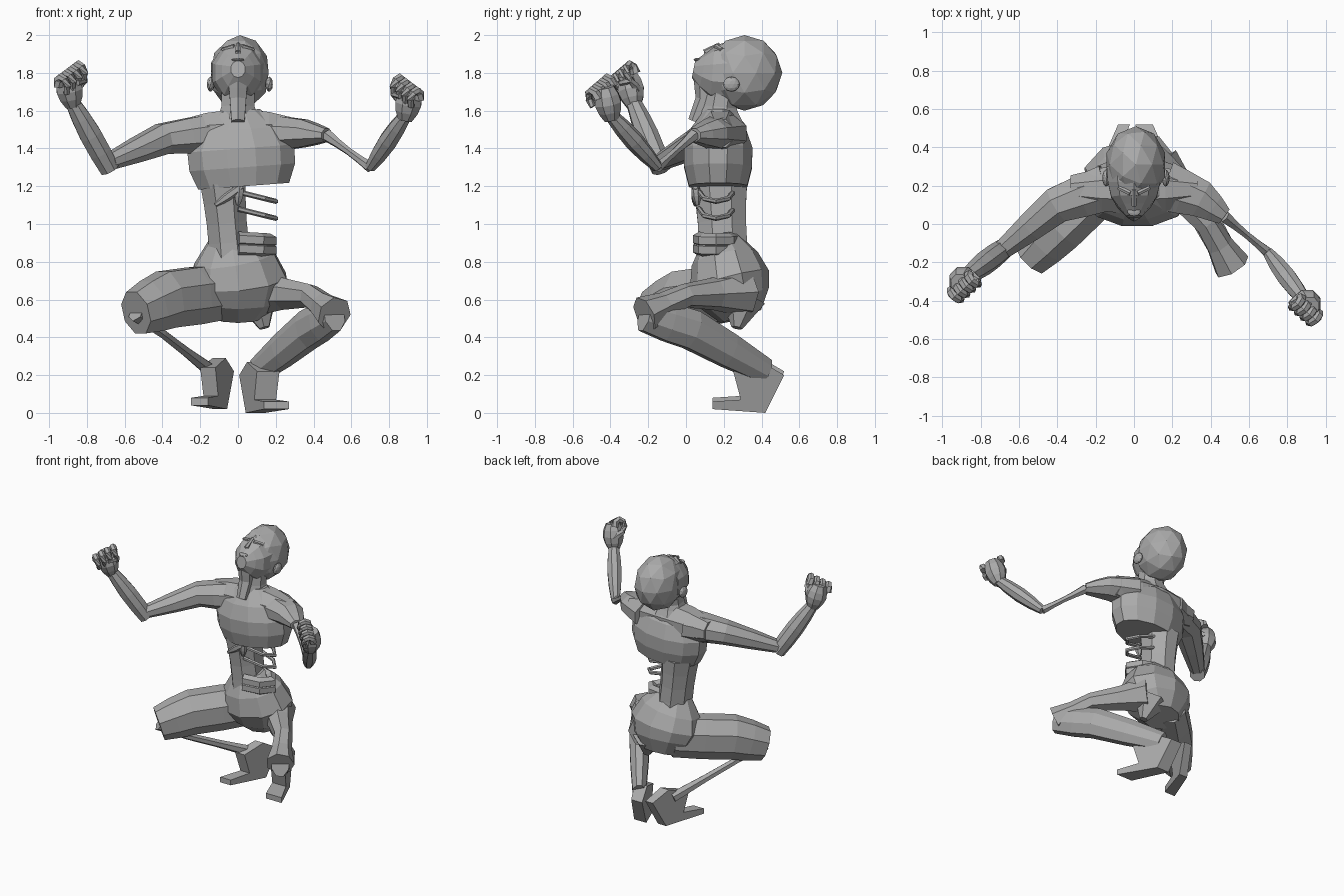
import bpy, bmesh, math
from mathutils import Vector

if "Cube" in bpy.data.objects:
    bpy.data.objects.remove(bpy.data.objects["Cube"], do_unlink=True)

skin = bpy.data.materials.new("grey skin")
skin.use_nodes = True
grey = (.4, .4, .4, 1)
skin.diffuse_color = grey
skin.node_tree.nodes["Principled BSDF"].inputs["Base Color"].default_value = grey


def finish(name, bm):
    bmesh.ops.recalc_face_normals(bm, faces=bm.faces)
    mesh = bpy.data.meshes.new(name)
    bm.to_mesh(mesh)
    bm.free()
    mesh.materials.append(skin)
    part = bpy.data.objects.new(name, mesh)
    bpy.context.collection.objects.link(part)


def bridge(bm, rings):
    count = len(rings[0])
    for lower, upper in zip(rings, rings[1:]):
        for i in range(count):
            j = (i + 1) % count
            bm.faces.new((lower[i], lower[j], upper[j], upper[i]))
    bm.faces.new(rings[0])
    bm.faces.new(rings[-1])


def limb(name, points, start, end, bulge=0, depth=1, ease=1, sides=8, steps=4):
    """Loft along a path; the width runs from start to end and swells by bulge."""
    points = [Vector(p) for p in points]
    spans = len(points) - 1
    centres = []
    for i in range(steps + 1):
        place = i / steps * spans
        k = min(int(place), spans - 1)
        centres.append(points[k].lerp(points[k + 1], place - k))
    run = (points[-1] - points[0]).normalized()
    upright = abs(run.z) > .75
    reference = Vector((0, 1, 0)) if upright else Vector((0, 0, 1))
    bm = bmesh.new()
    rings = []
    for i, centre in enumerate(centres):
        t = i / steps
        width = start + (end - start) * t ** ease + bulge * math.sin(math.pi * t)
        along = centres[min(i + 1, steps)] - centres[max(i - 1, 0)]
        across = along.cross(reference).normalized()
        up = across.cross(along).normalized()
        ring = []
        for k in range(sides):
            angle = (k + .5) * math.tau / sides
            offset = across * math.cos(angle) + up * math.sin(angle) * depth
            ring.append(bm.verts.new(centre + offset * width))
        rings.append(ring)
    bridge(bm, rings)
    finish(name, bm)


def blob(name, centre, size):
    bm = bmesh.new()
    bmesh.ops.create_icosphere(bm, subdivisions=2, radius=1)
    for v in bm.verts:
        v.co = Vector(c + p * s for c, p, s in zip(centre, v.co, size))
    finish(name, bm)


def arc(name, height, reach, drop, thickness):
    """Strand that curves from the spine around the open left side."""
    path = []
    for i in range(5):
        angle = math.pi * i / 4
        path.append((reach * math.sin(angle), .16 + .09 * math.cos(angle),
                     height - drop * math.sin(angle)))
    limb(name, path, thickness, thickness, sides=6)


def fist(label, side, wrist):
    """Palm, four curled fingers and a thumb."""
    up = Vector((side * .2, -.2, 1)).normalized()
    row = Vector((side * .8, -.7, -.6)).normalized()
    curl = Vector((-side, -1, 0)).normalized()
    limb(label + "_palm", [wrist - up * .03, wrist + up * .15], .04, .05, .03)
    for i in range(4):
        knuckle = wrist + up * .12 + row * (i - 1.4) * .046
        path = []
        for k in range(5):
            angle = math.pi * k / 4
            path.append(knuckle + up * .05 * math.sin(angle)
                        + curl * .035 * (1 - math.cos(angle)))
        path.append(knuckle + curl * .05 - up * .04)
        limb(label + "_finger", path, .027, .017, sides=6, steps=5)
    limb(label + "_thumb", [wrist + up * .04 - row * .05,
                            wrist + up * .08 - row * .07 + curl * .05,
                            wrist + up * .1 + curl * .07], .025, .015, sides=6)


def foot(label, side, lift, width):
    """Raised heel with bent toes, swept outward to the front."""
    outline = [(.25, .22), (.29, .07), (.14, .06), (.14, .02),
               (.42, 0), (.52, .2), (.4, .27)]
    bm = bmesh.new()
    rings = []
    for edge in (-1, 1):
        ring = []
        for y, z in outline:
            x = side * (.26 - y * .4) + edge * width * (1.4 - y)
            ring.append(bm.verts.new((x, y, z + lift)))
        rings.append(ring)
    bridge(bm, rings)
    finish(label + "_foot", bm)


# Joints
right_shoulder = Vector((-.14, .19, 1.48))
right_elbow = Vector((-.68, -.13, 1.33))
right_wrist = Vector((-.88, -.28, 1.65))
left_shoulder = Vector((.16, .2, 1.48))
left_stump = Vector((.47, .04, 1.47))
left_elbow = Vector((.7, -.15, 1.3))
left_wrist = Vector((.89, -.4, 1.58))
right_hip = Vector((-.08, .27, .64))
right_knee = Vector((-.54, -.18, .53))
right_ankle = Vector((-.14, .36, .22))
left_hip = Vector((.12, .3, .64))
left_knee = Vector((.51, -.22, .52))
left_ankle = Vector((.1, .42, .22))

# Torso: full chest, broad shoulders, half-eaten waist, tilted pelvis
limb("chest", [(.03, .17, 1.2), (0, .17, 1.6)], .25, .12, .06, .64, ease=3, sides=12)
limb("shoulders", [(-.33, .18, 1.47), (0, .18, 1.48), (.33, .18, 1.48)], .08, .08, .06, 1)
limb("waist", [(-.04, .2, .8), (-.08, .18, 1.22)], .12, .13, -.01, 1.2)
limb("pelvis", [(0, .29, .51), (0, .23, .7), (-.04, .18, .93)], .14, .12, .14, .8, sides=10)
limb("torn_buttock", [(.1, .3, .6), (.14, .27, .45)], .12, .03, sides=6)

# Exposed ribs, torn skin and entrails
for height in (1.08, 1.17):
    arc("rib", height, .2, .05, .014)
limb("torn_flap", [(-.12, .05, 1.1), (.02, .05, 1.2)], .01, .02, .01, sides=6)
limb("hanging_flap", [(.01, .05, 1.2), (0, .06, 1.1)], .02, .01, .01, sides=6)
for height in (.87, .92):
    arc("entrail", height, .17, .01, .04)

# Head tipped back, with the face turned upward
limb("neck", [(0, .18, 1.54), (0, .18, 1.62), (0, .2, 1.74)], .13, .1, -.02)
limb("throat", [(0, .05, 1.54), (0, .1, 1.66), (0, .1, 1.78)], .04, .06, sides=6)
limb("face", [(0, .3, 1.8), (0, .14, 1.8), (0, .04, 1.82)], .15, .04, .03, 1.15, sides=10)
blob("cranium", (.01, .31, 1.8), (.16, .2, .2))
limb("nose", [(0, .18, 1.95), (0, .1, 1.91), (0, .11, 1.88)], .012, .02, sides=6)
for height in (1.85, 1.87):
    blob("lip", (0, 1.935 - height, height), (.035, .025, .01))
for side in (-1, 1):
    blob("ear", (.01 + side * .155, .24, 1.74), (.02, .045, .04))
    limb("brow", [(side * .02, .16, 1.94), (side * .08, .19, 1.92)], .014, .014, sides=6)

# Arms: the right whole, the left stripped to bone above the elbow
limb("right_upper_arm", [right_shoulder, (-.4, .1, 1.45), right_elbow], .13, .055, .01, .85)
limb("right_forearm", [right_elbow - Vector((0, 0, .04)), right_wrist], .055, .04, .015)
fist("right", -1, right_wrist)
limb("left_upper_arm", [left_shoulder, (.35, .13, 1.48), left_stump], .14, .05, .01, .75)
limb("left_arm_bone", [left_stump, left_elbow], .035, .03, -.012, sides=6)
limb("left_forearm", [left_elbow, left_wrist], .03, .035, .02)
fist("left", 1, left_wrist)

# Legs: the right shin and left thigh are eaten thin
limb("right_thigh", [right_hip, (-.38, -.02, .6), right_knee], .13, .105, .02, 1.18)
limb("right_shin_bone", [right_knee, (-.4, -.04, .42), right_ankle], .05, .04, -.02, sides=6)
limb("left_thigh_bone", [left_hip, (.38, 0, .62), left_knee], .13, .1, -.05, sides=7)
limb("left_shin", [left_knee, (.37, .03, .44), left_ankle], .065, .05, .02, 1.45)
foot("left", 1, 0, .052)
foot("right", -1, .02, .035)
